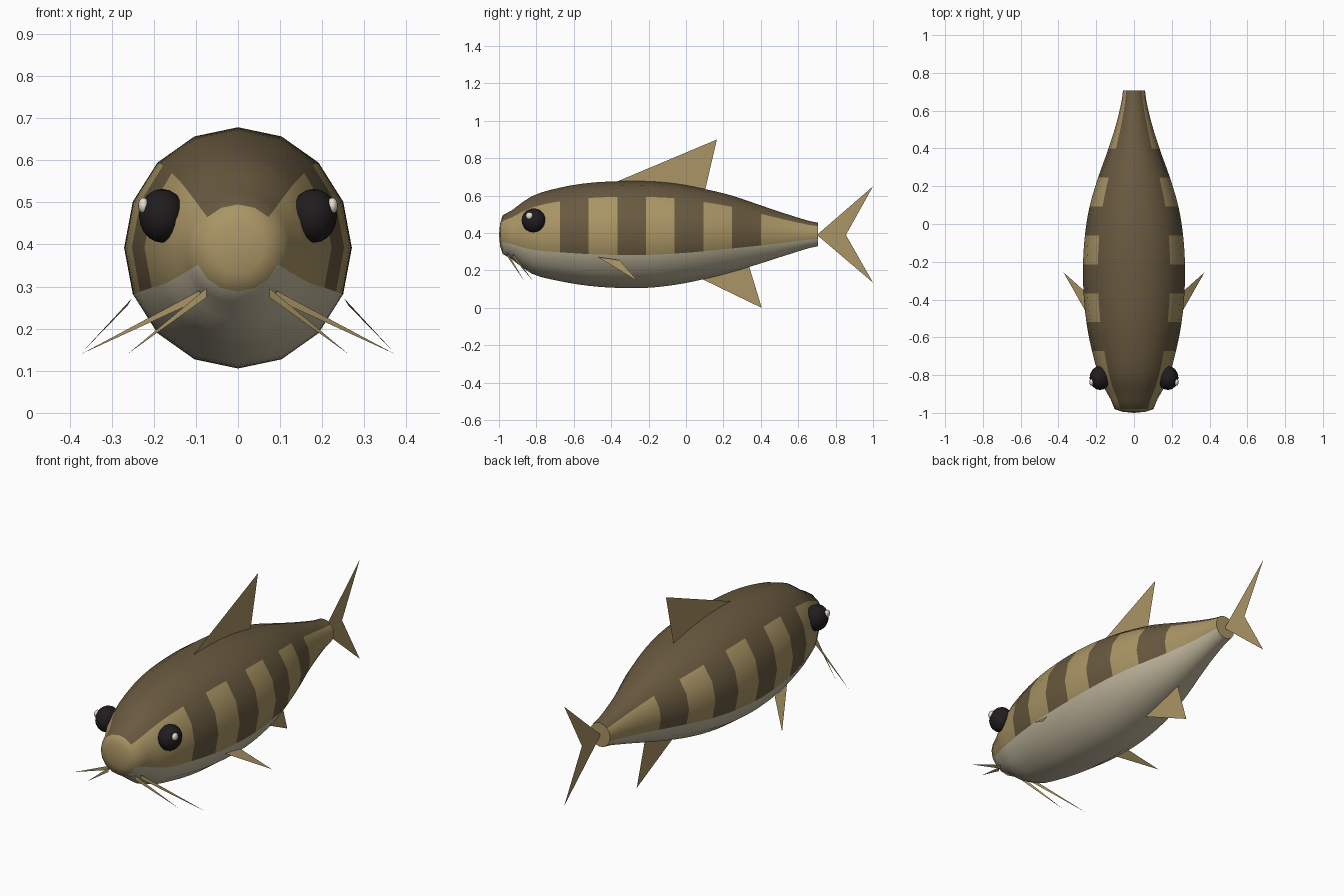
import bpy, bmesh
from math import sin, cos, pi, radians

if "Cube" in bpy.data.objects:
    bpy.data.objects.remove(bpy.data.objects["Cube"])


def material(name, rgb):
    m = bpy.data.materials.new(name)
    m.diffuse_color = (*rgb, 1)
    m.use_nodes = True
    m.node_tree.nodes["Principled BSDF"].inputs["Base Color"].default_value = m.diffuse_color
    return m


TAN = material("tan", (0.40, 0.30, 0.13))
BROWN = material("brown", (0.14, 0.10, 0.05))
CREAM = material("cream", (0.55, 0.49, 0.35))
BLACK = material("black", (0.015, 0.012, 0.013))
GLINT = material("glint", (0.8, 0.75, 0.62))


def make(name, verts, faces, *mats):
    me = bpy.data.meshes.new(name)
    me.from_pydata(verts, [], faces)
    for m in mats:
        me.materials.append(m)
    ob = bpy.data.objects.new(name, me)
    bpy.context.collection.objects.link(ob)
    return ob


def smooth(ob, angle=40):
    bpy.ops.object.select_all(action='DESELECT')
    ob.select_set(True)
    bpy.context.view_layer.objects.active = ob
    bpy.ops.object.shade_smooth_by_angle(angle=radians(angle))


# Body stations, nose to tail: half width, top z, bottom z
STATIONS = [(.103, .495, .288), (.178, .596, .184), (.222, .643, .143),
            (.252, .668, .118), (.267, .677, .107), (.270, .677, .107),
            (.260, .665, .123), (.235, .637, .153), (.190, .600, .192),
            (.135, .548, .238), (.088, .497, .287), (.058, .455, .330)]
SIDES, SUB, STEP, Y0 = 16, 3, 0.1533, -0.98


def spline(i, t):
    a, b, c, d = (STATIONS[min(max(j, 0), 11)] for j in range(i - 1, i + 3))
    return [q + .5 * t * (r - p + t * (2*p - 5*q + 4*r - s + t * (3*(q - r) + s - p)))
            for p, q, r, s in zip(a, b, c, d)]


def ring(y, w, top, bot):
    return [(w * cos(2 * pi * k / SIDES), y,
             (top + bot) / 2 + (top - bot) / 2 * sin(2 * pi * k / SIDES)) for k in range(SIDES)]


# Body: rounded snout cap, lofted rings, flat tail cap
verts = ring(-0.994, .06, .452, .331)
for i in range(11):
    for s in range(SUB):
        verts += ring(Y0 + STEP * (i + s / SUB), *spline(i, s / SUB))
verts += ring(Y0 + 11 * STEP, *STATIONS[-1])
rings = len(verts) // SIDES
faces, slots = [], []
for r in range(rings - 1):
    for k in range(SIDES):
        n = (k + 1) % SIDES
        faces.append((r * SIDES + k, r * SIDES + n, (r + 1) * SIDES + n, (r + 1) * SIDES + k))
        segment = (r - 1) // SUB
        if r == 0:
            slots.append(0)
        elif 2 <= k <= 5:
            slots.append(1)
        elif 9 <= k <= 14:
            slots.append(2)
        else:
            slots.append(1 if segment in (2, 4, 6, 8) else 0)
verts.append((0, -1, .391))
for k in range(SIDES):
    faces.append((len(verts) - 1, (k + 1) % SIDES, k))
    slots.append(0)
faces.append(tuple((rings - 1) * SIDES + k for k in range(SIDES)))
slots.append(0)
body = make("body", verts, faces, TAN, BROWN, CREAM)
for p, s in zip(body.data.polygons, slots):
    p.material_index = s
bm = bmesh.new()
bm.from_mesh(body.data)
bmesh.ops.recalc_face_normals(bm, faces=bm.faces)
bm.to_mesh(body.data)
bm.free()
smooth(body, 50)

# Flat fins on the centre plane, as (y, z) outlines
for name, pts in {
    "dorsal_fin": [(-.37, .675), (.165, .90), (.10, .62)],
    "anal_fin": [(.08, .157), (.405, 0), (.335, .23)],
    "tail_fin": [(.70, .39), (1, .65), (.855, .39), (1, .135)],
}.items():
    make(name, [(0, y, z) for y, z in pts], [tuple(range(len(pts)))], TAN)


def ball(name, loc, scale, mat):
    bpy.ops.mesh.primitive_uv_sphere_add(segments=16, ring_count=10, radius=1, location=loc)
    ob = bpy.context.object
    ob.name, ob.scale = name, scale
    ob.data.materials.append(mat)
    smooth(ob, 60)


# Paired parts
for side, x in (("right", 1), ("left", -1)):
    make(side + "_pectoral_fin",
         [(x * .252, -.47, .272), (x * .262, -.355, .255), (x * .374, -.255, .14)], [(0, 1, 2)], TAN)
    for name, base, tip in (("short_whisker", (.075, -.955, .285), (.262, -.862, .14)),
                            ("long_whisker", (.09, -.925, .28), (.372, -.815, .14))):
        make(f"{side}_{name}", [(x * base[0], base[1], base[2] - .011),
                                (x * base[0], base[1], base[2] + .011),
                                (x * tip[0], tip[1], tip[2])], [(0, 1, 2)], TAN)
    ball(side + "_eye", (x * .18, -.815, .468), (.055, .064, .064), BLACK)
    ball(side + "_eye_glint", (x * .224, -.837, .492), (.013, .019, .019), GLINT)
